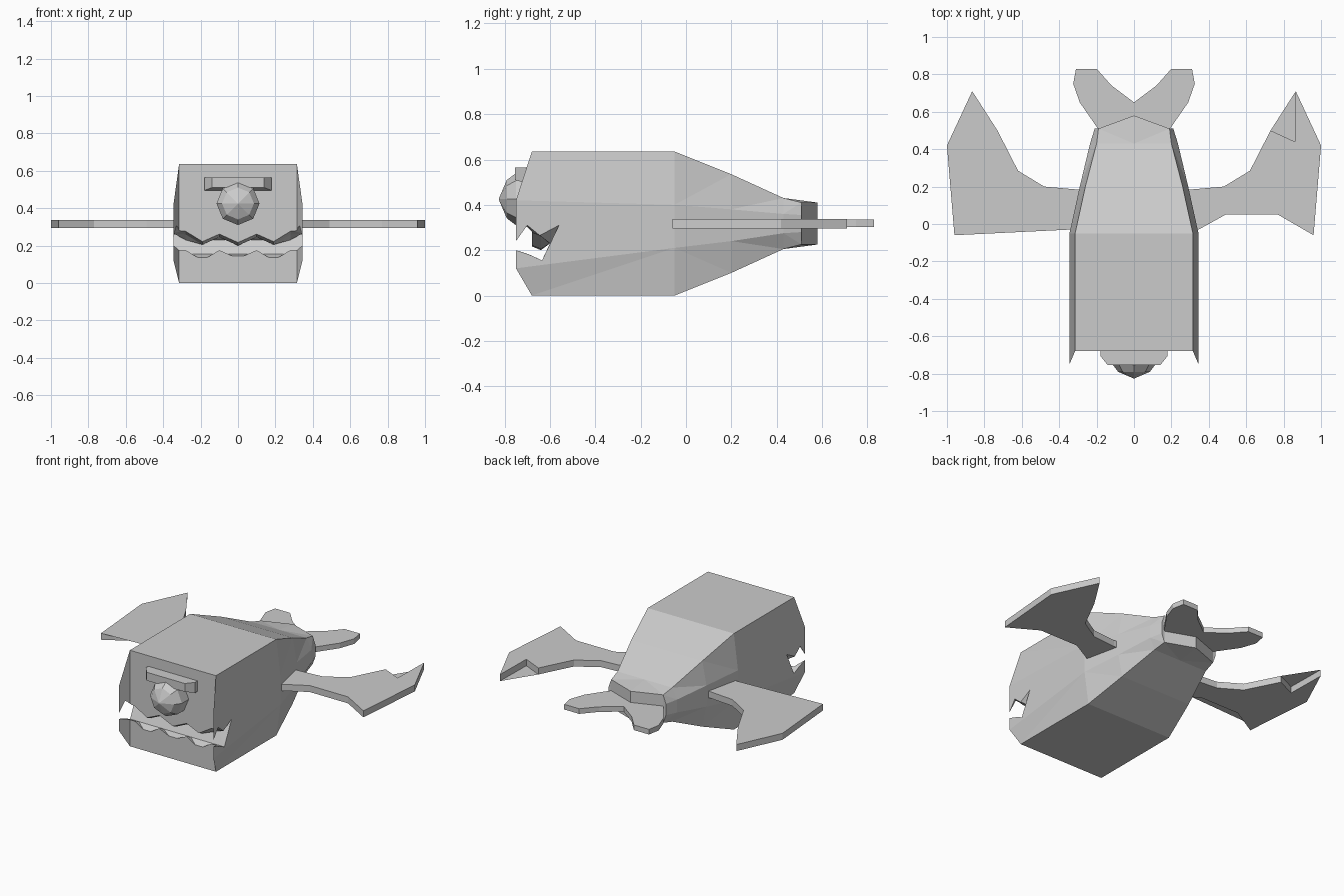
import bpy, bmesh, math

if "Cube" in bpy.data.objects:
    bpy.data.objects.remove(bpy.data.objects["Cube"])

grey = bpy.data.materials.new("plain grey")
grey.diffuse_color = (0.6, 0.6, 0.6, 1)
grey.use_nodes = True
grey.node_tree.nodes["Principled BSDF"].inputs["Base Color"].default_value = grey.diffuse_color


def loft(name, rings):
    """Skin closed rings of equal length and cap both ends."""
    bm = bmesh.new()
    rows = [[bm.verts.new(p) for p in ring] for ring in rings]
    n = len(rows[0])
    for a, b in zip(rows, rows[1:]):
        for i in range(n):
            j = (i + 1) % n
            bm.faces.new((a[i], a[j], b[j], b[i]))
    bm.faces.new(rows[0][::-1])
    bm.faces.new(rows[-1])
    bmesh.ops.triangulate(bm, faces=[f for f in bm.faces if len(f.verts) > 3])
    bmesh.ops.recalc_face_normals(bm, faces=bm.faces)
    me = bpy.data.meshes.new(name)
    bm.to_mesh(me)
    bm.free()
    me.materials.append(grey)
    ob = bpy.data.objects.new(name, me)
    bpy.context.collection.objects.link(ob)
    return ob


def plate(name, outline, z0, z1):
    return loft(name, [[(x, y, z) for x, y in outline] for z in (z0, z1)])


# Body: chamfered box sections tapering to a pointed rear
def section(y, xt, xm, zb, z1, z2, zt, edge_y=None, corner_y=None):
    ye = y if edge_y is None else edge_y
    yc = ye if corner_y is None else corner_y
    yt = y if corner_y is None else corner_y
    half = [(xt, yc, zt), (xm, ye, z2), (xm, ye, z1), (xt, yc, zb)]
    return ([(0, yt, zt)] + half + [(0, yt, zb)]
            + [(-x, yy, z) for x, yy, z in reversed(half)])


body = loft("body", [
    section(-0.75, 0.315, 0.345, 0.0, 0.12, 0.42, 0.635, corner_y=-0.68),
    section(-0.05, 0.315, 0.345, 0.0, 0.21, 0.40, 0.635),
    section(0.20, 0.26, 0.29, 0.10, 0.24, 0.38, 0.535),
    section(0.43, 0.20, 0.235, 0.205, 0.275, 0.36, 0.43),
    section(0.58, 0.19, 0.21, 0.225, 0.28, 0.355, 0.41, edge_y=0.51),
])

# Mouth: zigzag cutter leaving rows of teeth on the front and the sides
columns = [(0.0, 0.24, 0.15), (0.10, 0.285, 0.195), (0.19, 0.245, 0.14),
           (0.28, 0.30, 0.195)]
rings = []
for x, up, low in columns:
    rings.append([(x, y, z) for y, z in (
        (-0.9, up), (-0.75, up), (-0.70, up - 0.015), (-0.64, up - 0.04),
        (-0.60, 0.23), (-0.635, 0.155), (-0.70, low - 0.01), (-0.75, low),
        (-0.9, low))])
for x in (0.345, 0.42):
    rings.append([(x, y, z) for y, z in (
        (-0.9, 0.24), (-0.75, 0.24), (-0.70, 0.31), (-0.645, 0.265),
        (-0.56, 0.31), (-0.635, 0.155), (-0.69, 0.18), (-0.75, 0.20),
        (-0.9, 0.20))])
mirrored = [[(-x, y, z) for x, y, z in r] for r in reversed(rings[1:])]
cutter = loft("mouth_cutter", mirrored + rings)
cutter.hide_render = True
cutter.hide_viewport = True
cut = body.modifiers.new("mouth", 'BOOLEAN')
cut.operation = 'DIFFERENCE'
cut.solver = 'EXACT'
cut.object = cutter

# Eye: faceted octagonal dome
def octagon(r, y):
    return [(r * math.sin(i * math.pi / 4), y, 0.425 + r * math.cos(i * math.pi / 4))
            for i in range(8)]


loft("eye", [octagon(0.115, -0.68), octagon(0.115, -0.75),
             octagon(0.085, -0.79), octagon(0.004, -0.825)])

# Brow: bar tapering forward
loft("brow", [[(-x, y, z0), (x, y, z0), (x, y, z1), (-x, y, z1)]
              for x, y, z0, z1 in ((0.18, -0.66, 0.495, 0.565),
                                   (0.18, -0.705, 0.495, 0.565),
                                   (0.14, -0.755, 0.51, 0.565))])

# Side fins
fin = [(0.2, 0.19), (0.31, 0.185), (0.48, 0.20), (0.62, 0.285), (0.73, 0.50),
       (0.86, 0.44), (0.865, 0.71), (1.0, 0.42), (0.96, -0.06), (0.77, 0.05),
       (0.49, 0.05), (0.345, -0.03), (0.2, -0.03)]
for side, s in (("right", 1), ("left", -1)):
    plate(side + "_fin", [(s * x, y) for x, y in fin], 0.295, 0.338)

# Forked tail fin
tail = [(0.12, 0.74), (0.20, 0.83), (0.31, 0.83), (0.325, 0.75),
        (0.29, 0.65), (0.20, 0.52), (0.1, 0.42)]
plate("tail_fin", [(0, 0.65)] + tail + [(-x, y) for x, y in reversed(tail)],
      0.302, 0.336)
